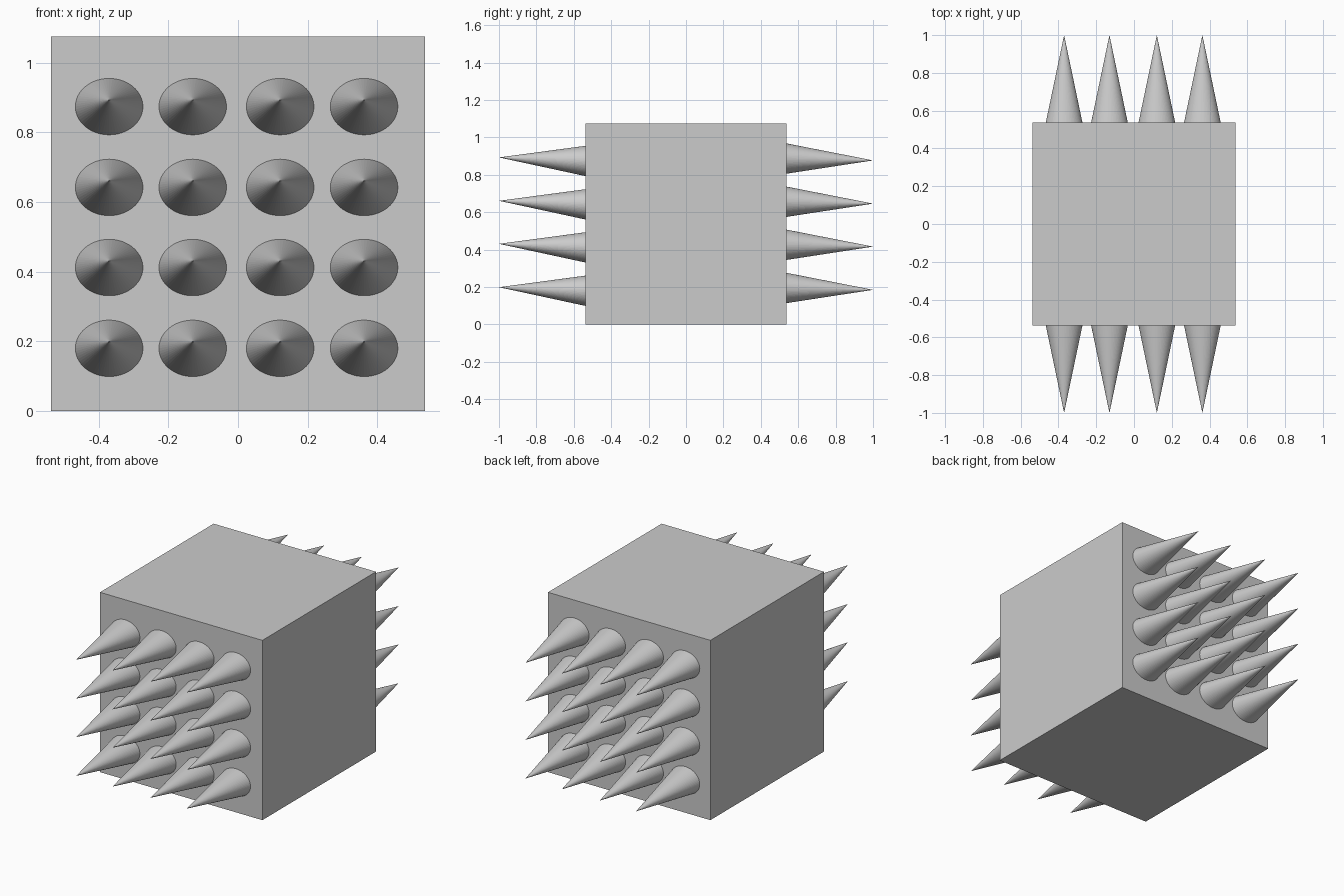
import bpy, bmesh
from mathutils import Matrix, Vector
from math import pi

if "Cube" in bpy.data.objects:
    bpy.data.objects.remove(bpy.data.objects["Cube"])

HALF = 0.537
TOP = 1.075
XS = [-0.37, -0.13, 0.121, 0.362]
FRONT_Z = [0.18, 0.412, 0.642, 0.874]     # spike centres where they leave the front
BACK_Z = [0.195, 0.426, 0.656, 0.887]     # and the back
RX, RZ = 0.097, 0.081                     # oval spike section at the block face
EMBED = 0.015


def finish(bm, name):
    bmesh.ops.recalc_face_normals(bm, faces=bm.faces)
    mesh = bpy.data.meshes.new(name)
    bm.to_mesh(mesh)
    bm.free()
    obj = bpy.data.objects.new(name, mesh)
    bpy.context.collection.objects.link(obj)
    return obj


def spike(name, x, z, side, tip_rise):
    """Oval cone from the block face to y = side * 1, tip shifted by tip_rise."""
    length = 1.0 - HALF
    grow = (length + EMBED) / length
    bm = bmesh.new()
    bmesh.ops.create_cone(bm, cap_ends=True, segments=64,
                          radius1=1, radius2=0, depth=1)
    bmesh.ops.remove_doubles(bm, verts=bm.verts, dist=1e-5)
    for v in bm.verts:
        t = v.co.z + 0.5                  # 0 at the base, 1 at the tip
        along = -EMBED + t * (length + EMBED)
        v.co = Vector((x + v.co.x * RX * grow,
                       side * (HALF + along),
                       z + v.co.y * RZ * grow + tip_rise * along / length))
    return finish(bm, name)


# Block
bm = bmesh.new()
bmesh.ops.create_cube(bm, size=1, matrix=Matrix.Translation((0, 0, TOP / 2))
                      @ Matrix.Diagonal((2 * HALF, 2 * HALF, TOP, 1)))
finish(bm, "block")

# Spikes on the front and back faces, four by four
for side, label, rows, rise in ((-1, "front", FRONT_Z, 0.019),
                                (1, "back", BACK_Z, -0.010)):
    for r, z in enumerate(rows):
        for c, x in enumerate(XS):
            spike(f"{label}_spike_{r + 1}_{c + 1}", x, z, side, rise)
